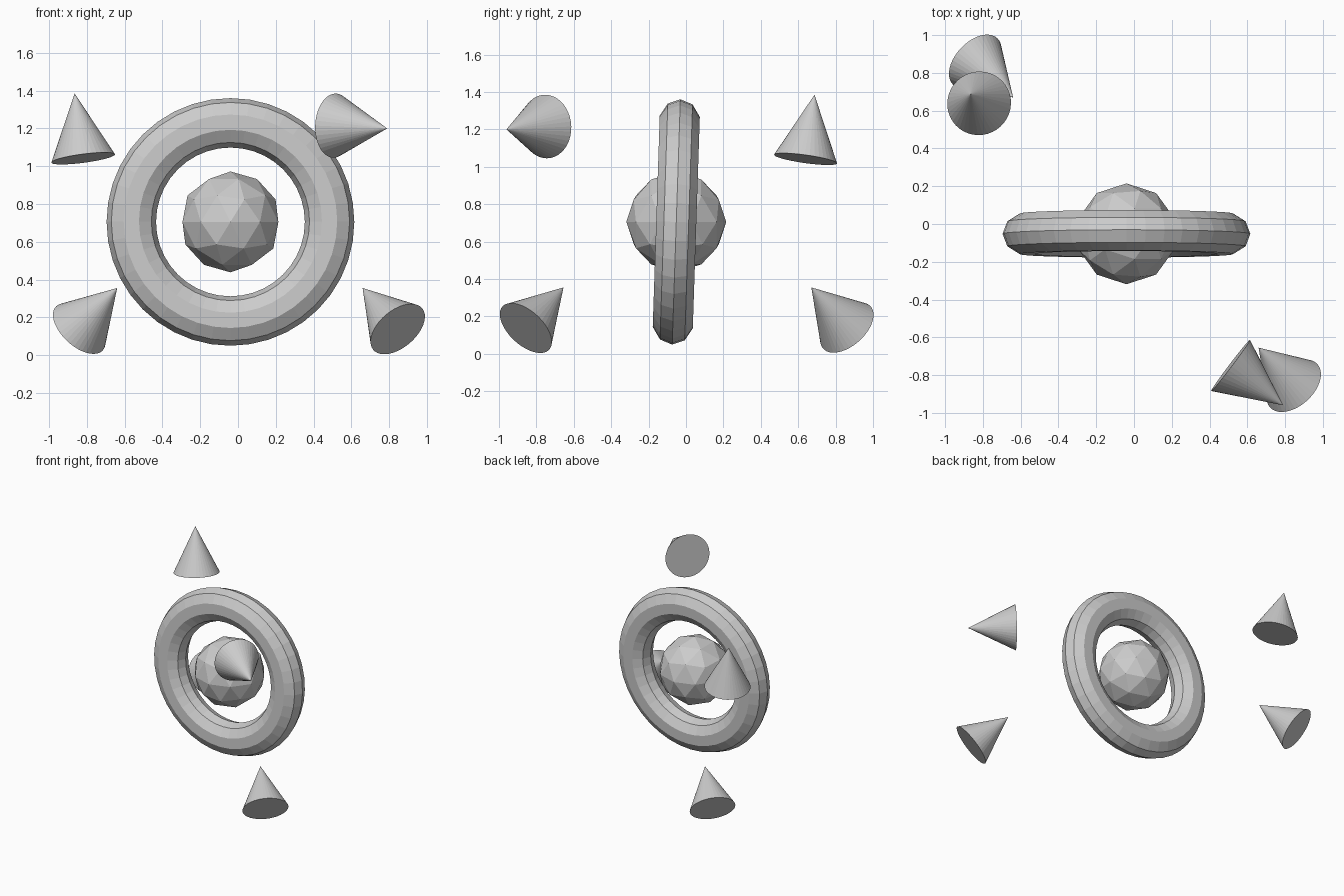
import bpy
import math
from mathutils import Vector

if "Cube" in bpy.data.objects:
    bpy.data.objects.remove(bpy.data.objects["Cube"])

CENTRE = (-0.04, -0.052, 0.705)

# faceted ball in the middle
bpy.ops.mesh.primitive_ico_sphere_add(subdivisions=2, radius=0.267, location=CENTRE)
bpy.context.object.name = "core_ball"

# upright ring around the ball, slightly flattened and leaning back
bpy.ops.mesh.primitive_torus_add(
    major_segments=40, minor_segments=10, major_radius=0.525, minor_radius=0.131,
    location=CENTRE, rotation=(math.radians(90 - 1.9), 0, 0))
ring = bpy.context.object
ring.name = "ring"
ring.scale = (1, 1, 0.86)


# cone placed by its tip and the direction it points
def cone(name, tip, direction, radius=0.17, height=0.35):
    axis = Vector(direction).normalized()
    bpy.ops.mesh.primitive_cone_add(
        vertices=40, radius1=radius, radius2=0, depth=height,
        location=Vector(tip) - axis * height / 2,
        rotation=axis.to_track_quat('Z', 'Y').to_euler())
    bpy.context.object.name = name


# four loose cones around the ring
cone("cone_back_top", (-0.865, 0.687, 1.385), (-0.045, 0.048, 0.345))
cone("cone_front_top", (0.79, -0.96, 1.20), (0.277, -0.21, -0.015))
cone("cone_back_bottom", (-0.64, 0.67, 0.355), (0.575, -0.545, 0.615))
cone("cone_front_bottom", (0.66, -0.655, 0.355), (-0.53, 0.575, 0.62))
